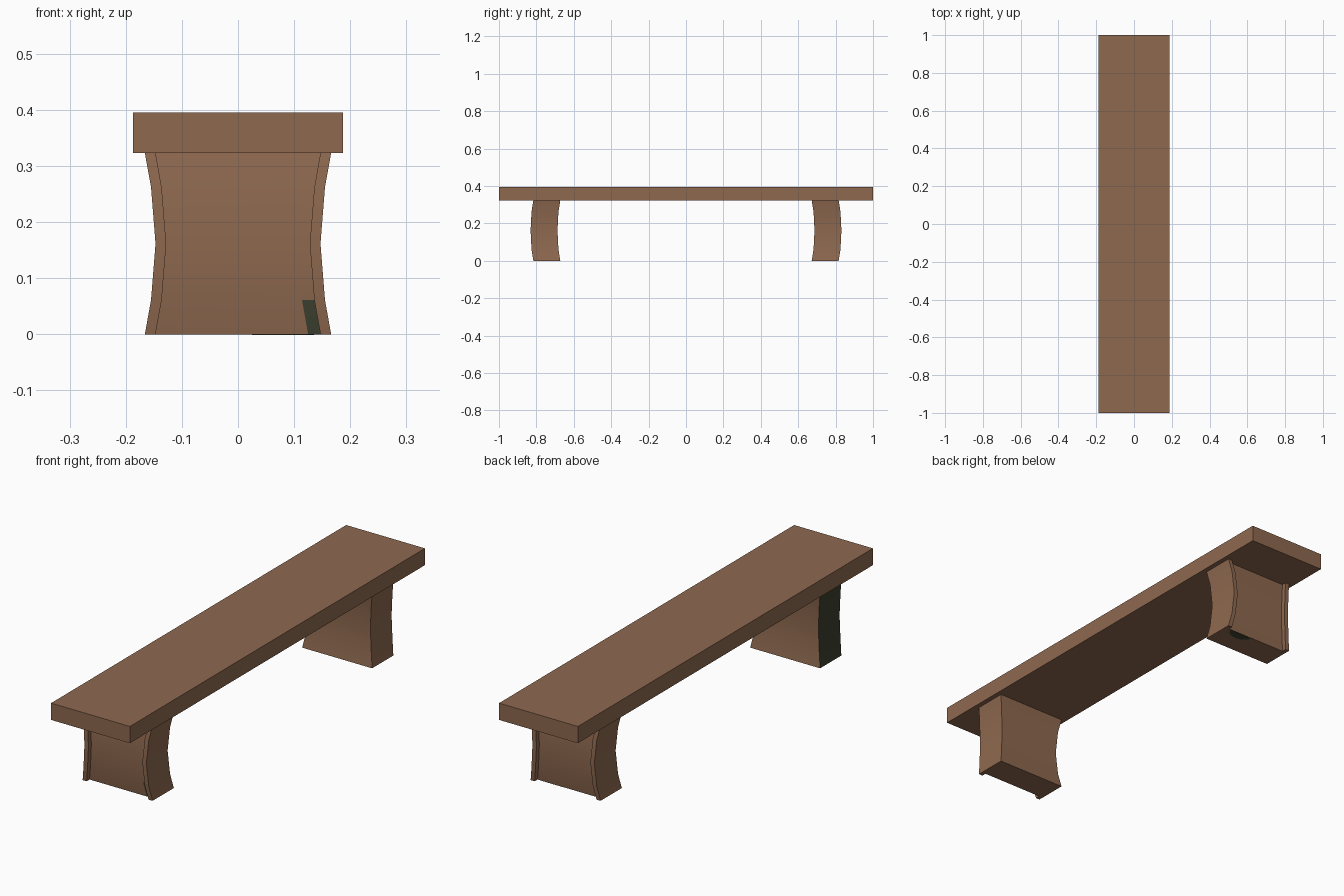
import bpy, bmesh, math

if "Cube" in bpy.data.objects:
    bpy.data.objects.remove(bpy.data.objects["Cube"])


def material(name, rgb):
    m = bpy.data.materials.new(name)
    m.diffuse_color = (*rgb, 1)
    m.use_nodes = True
    m.node_tree.nodes["Principled BSDF"].inputs["Base Color"].default_value = m.diffuse_color
    return m


wood = material("brown wood", (0.27, 0.14, 0.078))
moss = material("dark moss", (0.047, 0.054, 0.030))


def finish(name, bm, mats, smooth=False):
    bmesh.ops.recalc_face_normals(bm, faces=bm.faces)
    mesh = bpy.data.meshes.new(name)
    bm.to_mesh(mesh)
    bm.free()
    for m in mats:
        mesh.materials.append(m)
    ob = bpy.data.objects.new(name, mesh)
    bpy.context.collection.objects.link(ob)
    if smooth:
        bpy.ops.object.select_all(action='DESELECT')
        ob.select_set(True)
        bpy.context.view_layer.objects.active = ob
        bpy.ops.object.shade_smooth_by_angle(angle=math.radians(30))
    return ob


# seat slab
bm = bmesh.new()
bmesh.ops.create_cube(bm, size=1)
for v in bm.verts:
    v.co = (v.co.x * 0.374, v.co.y * 2, v.co.z * 0.072 + 0.359)
finish("seat", bm, [wood])

# leg levels: height, half width, outward bow
LEVELS = [(0, 0.166, 0), (0.061, 0.155, 0.010), (0.1615, 0.147, 0.015),
          (0.262, 0.155, 0.010), (0.323, 0.166, 0)]
RIM, RECESS = 0.019, 0.02


def leg(name, side, mossy):
    bm = bmesh.new()
    rings = []
    for z, w, bow in LEVELS:
        outer, inner = 0.816 + bow, 0.672 + bow
        i = w - RIM
        # plan outline with two raised rims and a recessed panel
        plan = [(-w, inner), (-w, outer), (-i, outer), (-i, outer - RECESS),
                (i - 0.022, outer - RECESS), (i, outer - RECESS),
                (i, outer), (w, outer), (w, inner)]
        rings.append([bm.verts.new((x, y * side, z)) for x, y in plan])
    n = len(rings[0])
    for level, (a, b) in enumerate(zip(rings, rings[1:])):
        for k in range(n):
            j = (k + 1) % n
            f = bm.faces.new((a[k], a[j], b[j], b[k]))
            # moss on the left side and at the panel's lower corner
            if mossy and (k == 0 or (k == 4 and level == 0)):
                f.material_index = 1
    bm.faces.new(rings[0])
    bm.faces.new(rings[-1])
    finish(name, bm, [wood, moss], True)


leg("front_leg", -1, True)
leg("back_leg", 1, False)

# moss spot under the back leg
bm = bmesh.new()
arc = [(0.08 + 0.055 * math.cos(math.pi * t / 10),
        0.795 - 0.04 * math.sin(math.pi * t / 10)) for t in range(11)]
top = [bm.verts.new((x, y, 0.001)) for x, y in arc]
low = [bm.verts.new((x, y, -0.001)) for x, y in arc]
bm.faces.new(top)
bm.faces.new(low)
for k in range(len(arc)):
    j = (k + 1) % len(arc)
    bm.faces.new((top[k], top[j], low[j], low[k]))
finish("moss_spot", bm, [moss])
